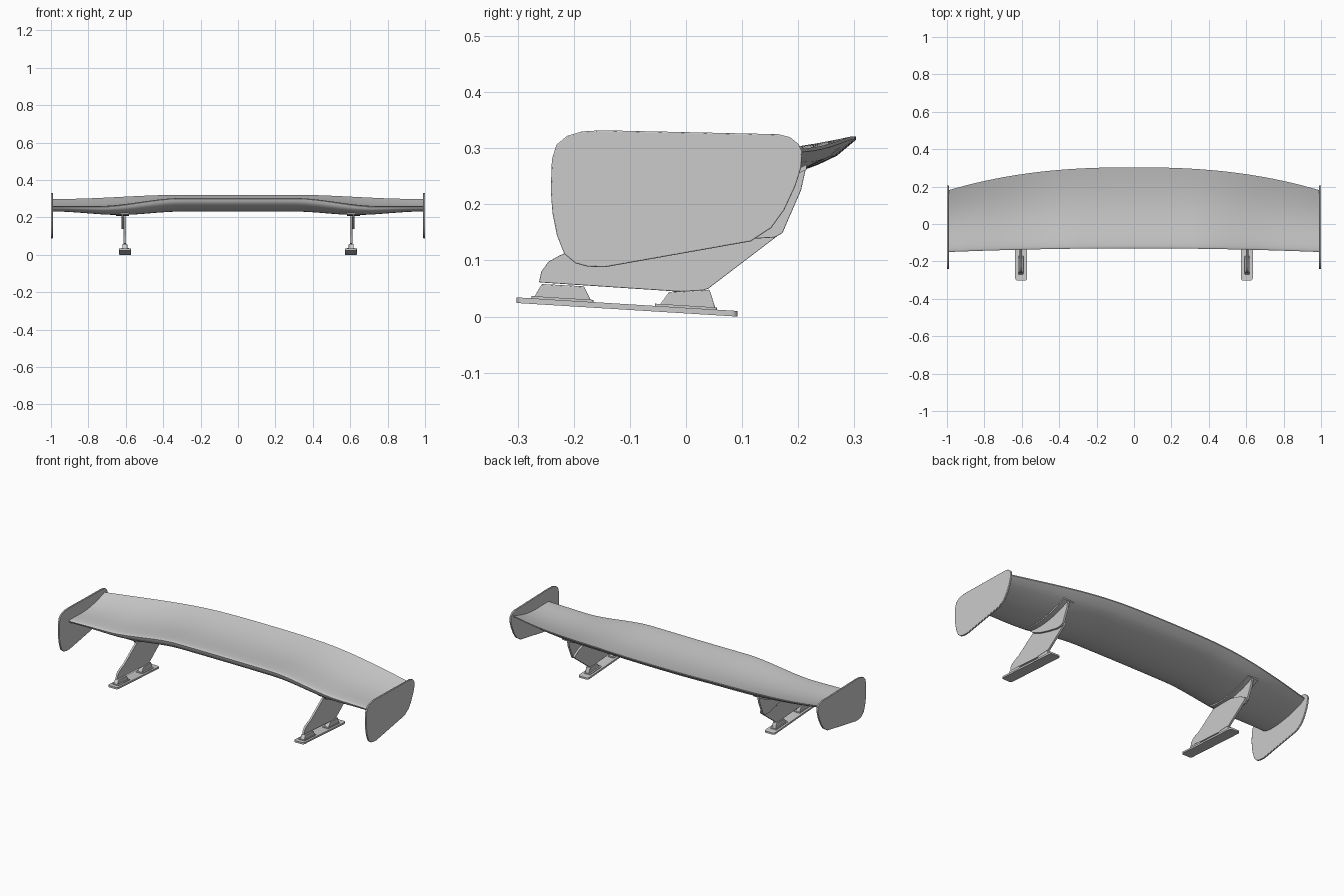
import bpy, bmesh, math

if "Cube" in bpy.data.objects:
    bpy.data.objects.remove(bpy.data.objects["Cube"])


def finish(name, bm, smooth=30, mirror=False):
    bmesh.ops.recalc_face_normals(bm, faces=bm.faces)
    me = bpy.data.meshes.new(name)
    bm.to_mesh(me)
    bm.free()
    ob = bpy.data.objects.new(name, me)
    bpy.context.collection.objects.link(ob)
    if mirror:
        ob.modifiers.new("mirror", 'MIRROR').use_axis[0] = True
    bpy.ops.object.select_all(action='DESELECT')
    ob.select_set(True)
    bpy.context.view_layer.objects.active = ob
    bpy.ops.object.shade_smooth_by_angle(angle=math.radians(smooth))
    return ob


def prism(name, pts, x0, x1, bevel=0.0):
    """Extrude a (y, z) outline from x0 to x1, mirrored to the other side."""
    bm = bmesh.new()
    face = bm.faces.new([bm.verts.new((x0, y, z)) for y, z in pts])
    ext = bmesh.ops.extrude_face_region(bm, geom=[face])
    vs = [g for g in ext["geom"] if isinstance(g, bmesh.types.BMVert)]
    bmesh.ops.translate(bm, verts=vs, vec=(x1 - x0, 0, 0))
    ob = finish(name, bm, mirror=True)
    if bevel:
        mod = ob.modifiers.new("bevel", 'BEVEL')
        mod.width, mod.segments = bevel, 2
        mod.limit_method, mod.angle_limit = 'ANGLE', math.radians(50)
    return ob


def sstep(a, b, v):
    t = min(max((v - a) / (b - a), 0), 1)
    return t * t * (3 - 2 * t)


def section(x):
    """Leading and trailing edge positions and lowest height at span x."""
    s = abs(x)
    le = (-0.13 - 0.02 * s * s, 0.30 - 0.045 * sstep(0.3, 0.75, s))
    te = (0.303 - 0.125 * s ** 2.4, 0.315 - 0.022 * sstep(0.3, 0.95, s))
    low = 0.232 - 0.016 * sstep(0.3, 0.62, s) + 0.02 * sstep(0.62, 1.0, s)
    return le, te, low


def under_z(x, t):
    (_, lz), (_, tz), low = section(x)
    depth = lz + (tz - lz) * 0.417 - low
    return lz + (tz - lz) * t - depth * t ** 0.5 * (1 - t) ** 0.7 / 0.442


def upper_z(x, t):
    (_, lz), (_, tz), _ = section(x)
    return (lz + (tz - lz) * t - 0.022 * math.sin(math.pi * t)
            + 0.03 * t ** 0.5 * (1 - t) ** 2 + 0.006 * t)


# Wing: lofted airfoil with a raised centre and swept trailing edge
N, M = 64, 20
ts = [(i / M) ** 1.6 for i in range(M + 1)]
bm = bmesh.new()
rings = []
for i in range(N + 1):
    x = -0.992 + 1.984 * i / N
    (ly, _), (ty, _), _ = section(x)
    pts = [(t, upper_z(x, t)) for t in reversed(ts)]
    pts += [(t, under_z(x, t)) for t in ts[1:]]
    rings.append([bm.verts.new((x, ly + (ty - ly) * t, z)) for t, z in pts])
for a, b in zip(rings, rings[1:]):
    for k in range(len(a)):
        j = (k + 1) % len(a)
        bm.faces.new((a[k], a[j], b[j], b[k]))
bm.faces.new(rings[0])
bm.faces.new(rings[-1])
finish("wing", bm, 40)

# End plates
prism("end_plate", [
    (-0.241, 0.225), (-0.239, 0.28), (-0.231, 0.306), (-0.212, 0.322),
    (-0.185, 0.330), (-0.15, 0.332), (0.165, 0.325), (0.185, 0.320),
    (0.201, 0.307), (0.207, 0.295), (0.205, 0.265), (0.195, 0.233),
    (0.175, 0.190), (0.152, 0.158), (0.115, 0.134), (-0.145, 0.088),
    (-0.175, 0.089), (-0.197, 0.095), (-0.217, 0.112), (-0.23, 0.145),
    (-0.238, 0.185)], 0.990, 1.0, 0.002)

# Upright legs
prism("leg", [
    (-0.262, 0.061), (-0.258, 0.080), (-0.245, 0.098), (-0.225, 0.109),
    (-0.195, 0.122), (-0.08, 0.205), (0.06, 0.205), (0.13, 0.185),
    (0.168, 0.165), (0.173, 0.156), (0.166, 0.146), (0.04, 0.050),
    (0.020, 0.043), (-0.02, 0.045)], 0.599, 0.611, 0.001)

# Wing brackets: side plate and flange following the wing underside
X = 0.617
(ly, _), (ty, _), _ = section(X)
under = []
for i in range(13):
    y = -0.09 + 0.305 * i / 12
    under.append((y, under_z(X, (y - ly) / (ty - ly))))
prism("bracket_plate", [(y, z + 0.002) for y, z in under] + [
    (0.205, 0.225), (0.178, 0.163), (0.172, 0.149), (0.158, 0.141),
    (0.125, 0.139), (0.05, 0.155), (-0.02, 0.175), (-0.07, 0.198)],
    0.611, 0.623, 0.001)
prism("bracket_flange", [(y, z + 0.004) for y, z in under]
      + [(y, z - 0.006) for y, z in reversed(under)], 0.584, 0.652)

# Feet clamping each leg to its base
prism("front_foot", [(-0.275, 0.028), (-0.270, 0.036), (-0.257, 0.058),
                     (-0.182, 0.054), (-0.170, 0.030), (-0.170, 0.022)],
      0.592, 0.618, 0.002)
prism("rear_foot", [(-0.050, 0.014), (-0.046, 0.022), (-0.030, 0.044),
                    (0.042, 0.048), (0.052, 0.016), (0.052, 0.008)],
      0.592, 0.618, 0.002)


# Sloping base plates with rounded corners
def base(name, hw, y0, y1, z0, z1, r):
    bm = bmesh.new()
    outline = []
    for cx, cy, a0 in ((hw - r, y1 - r, 0), (r - hw, y1 - r, 90),
                       (r - hw, y0 + r, 180), (hw - r, y0 + r, 270)):
        for k in range(5):
            a = math.radians(a0 + 22.5 * k)
            outline.append((0.603 + cx + r * math.cos(a), cy + r * math.sin(a)))
    lo, hi = ([bm.verts.new((x, y, z + 0.0615 * (0.092 - y)))
               for x, y in outline] for z in (z0, z1))
    bm.faces.new(lo)
    bm.faces.new(hi)
    for k in range(len(lo)):
        j = (k + 1) % len(lo)
        bm.faces.new((lo[k], lo[j], hi[j], hi[k]))
    finish(name, bm, mirror=True)


base("base_plate", 0.032, -0.302, 0.092, 0.0, 0.010, 0.012)
base("front_foot_pad", 0.020, -0.275, -0.165, 0.009, 0.014, 0.005)
base("rear_foot_pad", 0.020, -0.055, 0.055, 0.009, 0.014, 0.005)
